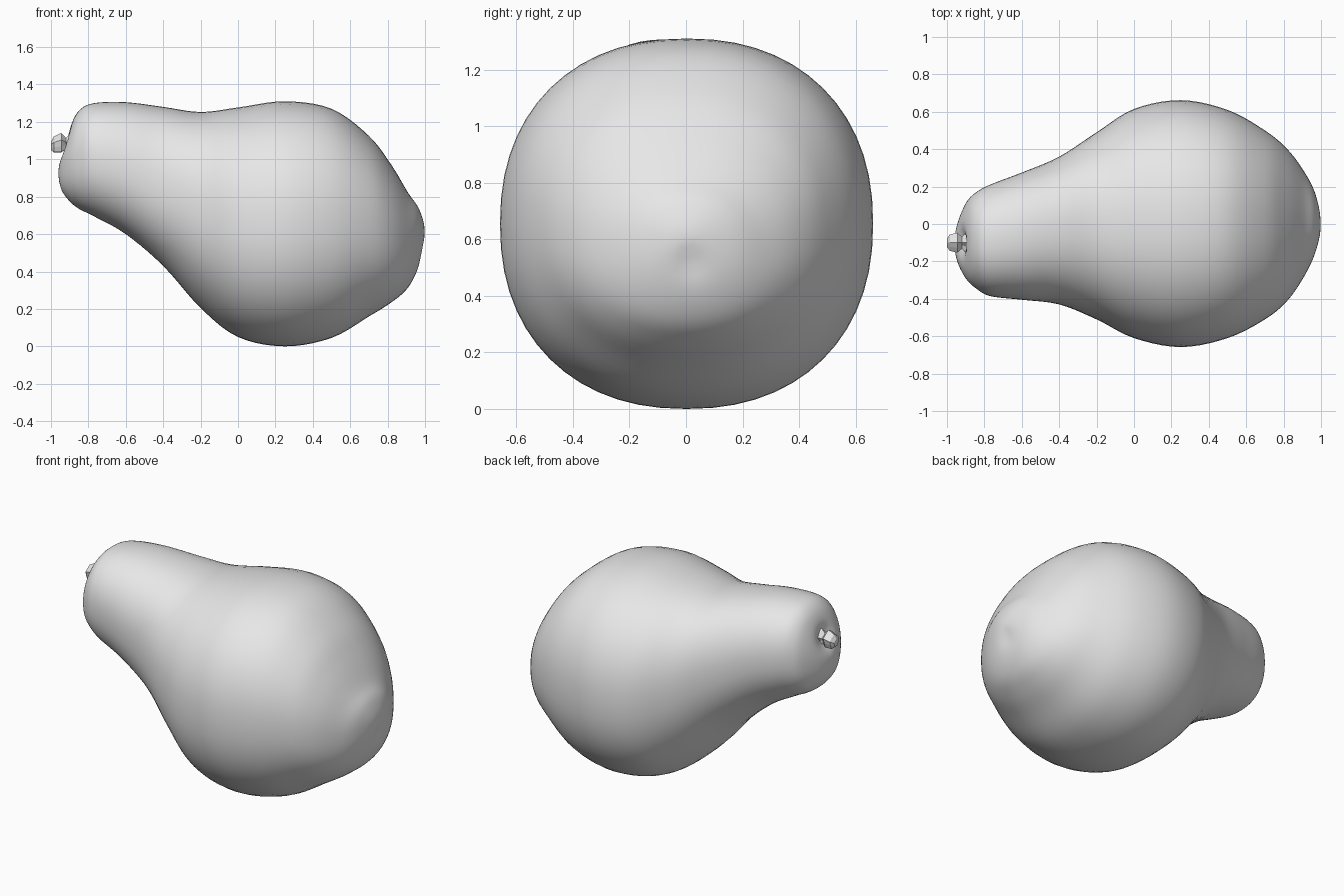
import bpy, bmesh, math
from mathutils import Vector

cube = bpy.data.objects.get("Cube")
if cube:
    bpy.data.objects.remove(cube, do_unlink=True)

# One plain grey for the whole fruit
grey = bpy.data.materials.new("plain grey")
grey.use_nodes = True
colour = (0.8, 0.8, 0.8, 1.0)
grey.diffuse_color = colour
grey.node_tree.nodes["Principled BSDF"].inputs["Base Color"].default_value = colour


def finish(bm, name):
    bmesh.ops.remove_doubles(bm, verts=bm.verts, dist=0.0005)
    bmesh.ops.recalc_face_normals(bm, faces=bm.faces)
    mesh = bpy.data.meshes.new(name)
    bm.to_mesh(mesh)
    bm.free()
    mesh.materials.append(grey)
    obj = bpy.data.objects.new(name, mesh)
    bpy.context.collection.objects.link(obj)
    return obj


def loft(rings):
    """Bridge closed rings of points into a skin."""
    bm = bmesh.new()
    rows = [[bm.verts.new(p) for p in ring] for ring in rings]
    for a, b in zip(rows, rows[1:]):
        for i in range(len(a)):
            j = (i + 1) % len(a)
            bm.faces.new((a[i], a[j], b[j], b[i]))
    return bm


def spline(a, b, c, d, t):
    """Smooth curve from b to c, applied to every station value."""
    return [0.5 * (2*q + (r - p)*t + (2*p - 5*q + 4*r - s)*t**2
                   + (3*q - p - 3*r + s)*t**3) for p, q, r, s in zip(a, b, c, d)]


def section(station, sides=56, power=2.22):
    """Slightly squared oval filling the station's extents."""
    x, low, high, front, back = station
    points = []
    for i in range(sides):
        angle = math.tau * i / sides
        c, s = math.cos(angle), math.sin(angle)
        u = math.copysign(abs(c) ** (2 / power), c)
        v = math.copysign(abs(s) ** (2 / power), s)
        points.append(Vector((x, (front + back + (back - front)*u) / 2,
                              (low + high + (high - low)*v) / 2)))
    return points


# Body stations: x, bottom, top, front, back
stations = [
    (-.96, .93, .93, -.1, -.1),
    (-.945, .84, 1.04, -.2, .0),
    (-.9, .775, 1.17, -.29, .11),
    (-.85, .735, 1.26, -.34, .165),
    (-.77, .695, 1.3, -.385, .21),
    (-.6, .6, 1.305, -.405, .275),
    (-.4, .43, 1.28, -.43, .36),
    (-.2, .205, 1.253, -.51, .49),
    (0, .05, 1.277, -.61, .615),
    (.25, 0, 1.31, -.658, .662),
    (.5, .045, 1.27, -.61, .61),
    (.7, .16, 1.125, -.51, .5),
    (.82, .235, .97, -.41, .4),
    (.91, .315, .82, -.28, .28),
    (.97, .44, .73, -.15, .16),
    (1, .6, .6, 0, 0),
]


def mirrored(station):
    x, low, high, front, back = station
    return (x, high, low, back, front)


# Mirrored stations past each tip keep the ends round
chain = [mirrored(stations[1]), *stations, mirrored(stations[-2])]
rings = []
for k in range(len(stations) - 1):
    rings += [section(spline(*chain[k:k + 4], step / 5)) for step in range(5)]
rings.append(section(stations[-1]))

# Hollow round the stem and faint blossom dimple
hollows = [(Vector((-.92, -.1, 1.08)), .065, .045),
           (Vector((.99, .02, .52)), .06, -.012)]
for point in (p for ring in rings for p in ring):
    for centre, radius, depth in hollows:
        point.x += depth * math.exp(-((point - centre).length / radius) ** 2)

body = finish(loft(rings), "fruit_body")
for polygon in body.data.polygons:
    polygon.use_smooth = True

# Faceted stem: flared star foot, thin neck, knobbly cut end
profile = [(-.85, .07, 1.08), (-.9, .055, 1.08), (-.92, .034, 1.08),
           (-.945, .056, 1.085), (-.985, .046, 1.075), (-1, .024, 1.07),
           (-1, 0, 1.07)]
sides = 10
stem_rings = []
for n, (x, radius, height) in enumerate(profile):
    ring = []
    for i in range(sides):
        angle = math.tau * i / sides + .3
        r = radius * (.65 if i % 2 and n < 3 else 1 - .15 * (i % 2))
        ring.append((x, -.1 + r * math.cos(angle), height + r * math.sin(angle)))
    stem_rings.append(ring)
finish(loft(stem_rings), "stem")
